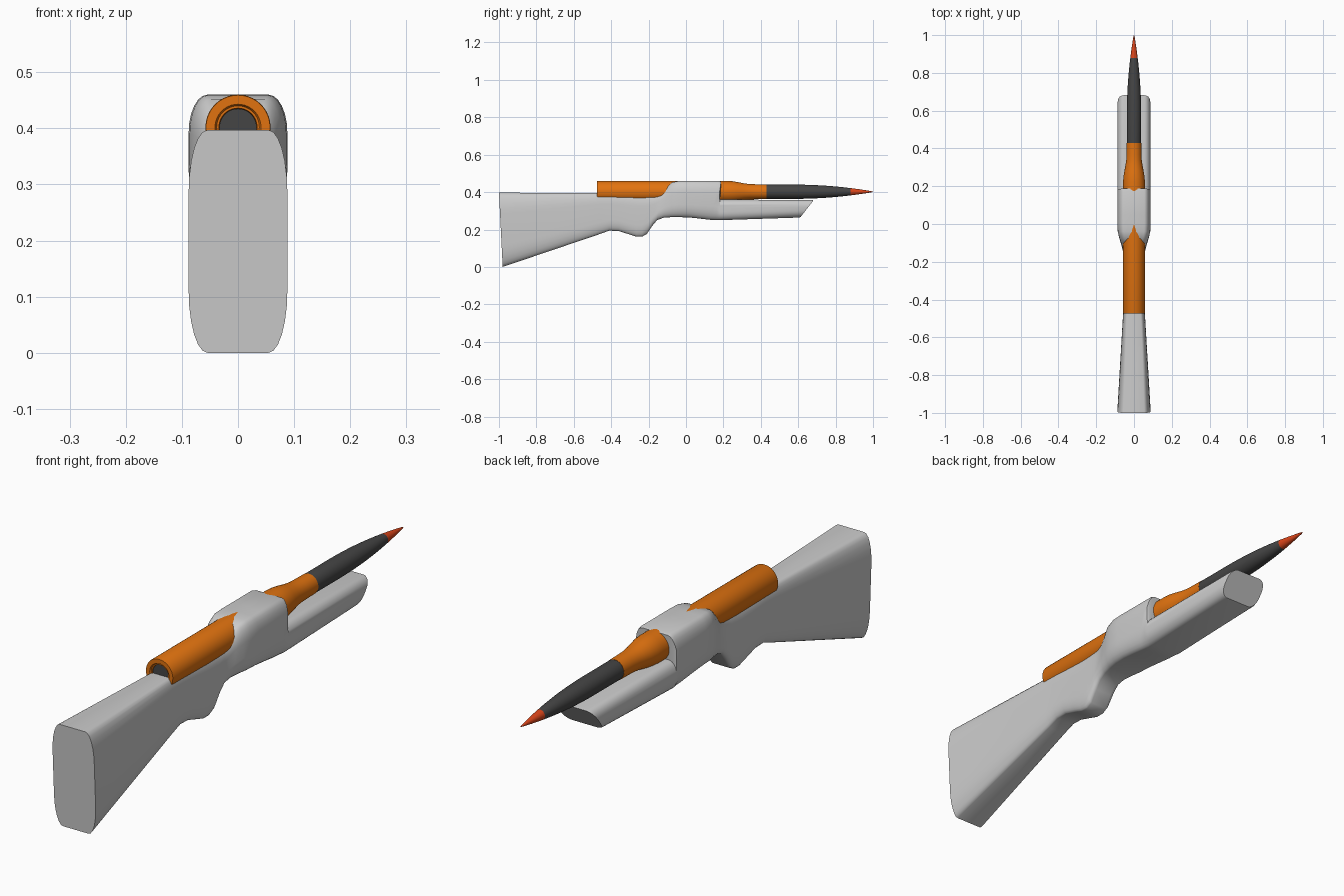
import bpy, bmesh, math
from math import sin, cos, pi, radians

if "Cube" in bpy.data.objects:
    bpy.data.objects.remove(bpy.data.objects["Cube"])

AXIS_Z = 0.402


def material(name, rgb):
    m = bpy.data.materials.new(name)
    m.diffuse_color = (*rgb, 1)
    m.use_nodes = True
    m.node_tree.nodes["Principled BSDF"].inputs["Base Color"].default_value = m.diffuse_color
    return m


def loft(name, rings, caps=True, mat=None):
    """Skin a list of equal-length point rings into one smooth-shaded object."""
    bm = bmesh.new()
    vr = [[bm.verts.new(p) for p in r] for r in rings]
    n = len(vr[0])
    for a, b in zip(vr, vr[1:]):
        for i in range(n):
            j = (i + 1) % n
            bm.faces.new((a[i], a[j], b[j], b[i]))
    if caps:
        bm.faces.new(vr[0])
        bm.faces.new(vr[-1])
    bmesh.ops.remove_doubles(bm, verts=bm.verts, dist=1e-5)
    bmesh.ops.recalc_face_normals(bm, faces=bm.faces)
    me = bpy.data.meshes.new(name)
    bm.to_mesh(me)
    bm.free()
    ob = bpy.data.objects.new(name, me)
    bpy.context.collection.objects.link(ob)
    if mat:
        me.materials.append(mat)
    bpy.ops.object.select_all(action='DESELECT')
    ob.select_set(True)
    bpy.context.view_layer.objects.active = ob
    bpy.ops.object.shade_smooth_by_angle(angle=radians(32))
    return ob


def lathe(name, profile, mat, caps=True, n=40):
    """Turn (y, radius) points around the barrel axis."""
    return loft(name, [[(r * cos(2 * pi * i / n), y, AXIS_Z + r * sin(2 * pi * i / n))
                        for i in range(n)] for y, r in profile], caps, mat)


def stock_ring(yt, zt, yb, zb, hw, ry=0.28, steps=6):
    """Rounded-rectangle section, sheared from its top y to its bottom y."""
    h, rx = zt - zb, hw * 0.38
    pts = []
    for q, (sx, sz) in enumerate([(1, 1), (-1, 1), (-1, -1), (1, -1)]):
        for k in range(steps + 1):
            a = (q + k / steps) * pi / 2
            x = sx * (hw - rx) + rx * cos(a)
            t = 0.5 + sz * (0.5 - ry) + ry * sin(a)
            pts.append((x, yb + (yt - yb) * t, zb + h * t))
    return pts


orange = material("orange", (0.75, 0.17, 0.005))
dark = material("dark", (0.06, 0.06, 0.06))
red = material("red", (0.72, 0.06, 0.01))

# Stock, grip, receiver and fore-end: (y top, z top, y bottom, z bottom, half width, corner)
sections = [
    (-1.00, .397, -.98, .000, .088, .28),
    (-.47, .395, -.46, .176, .057, .28),
    (-.41, .394, -.41, .194, .056, .28),
    (-.36, .390, -.36, .192, .055, .28),
    (-.30, .387, -.30, .173, .055, .28),
    (-.265, .385, -.265, .162, .055, .28),
    (-.235, .385, -.235, .162, .055, .28),
    (-.20, .387, -.21, .175, .055, .29),
    (-.155, .392, -.18, .220, .055, .30),
    (-.125, .405, -.155, .250, .058, .32),
    (-.10, .430, -.12, .263, .066, .34),
    (-.075, .452, -.08, .266, .077, .35),
    (-.04, .459, -.04, .266, .086, .35),
    (.00, .460, .01, .265, .088, .35),
    (.05, .460, .06, .260, .088, .35),
    (.175, .460, .13, .252, .088, .35),
    (.188, .456, .155, .250, .087, .36),
    (.182, .360, .18, .250, .087, .40),
    (.67, .358, .605, .264, .087, .40),
    (.682, .356, .612, .266, .085, .40),
]
loft("stock_body", [stock_ring(*s) for s in sections])

# Orange casing with recessed rear rim and necked front
lathe("casing", [(-.458, .033), (-.470, .034), (-.470, .038), (-.475, .041), (-.475, .057),
                 (-.472, .058), (.22, .058), (.25, .056), (.28, .051), (.31, .045),
                 (.34, .041), (.37, .040), (.43, .039), (.43, .030)], orange, caps=False)

# Dark disc set into the rear of the casing
lathe("rear_primer", [(-.466, 0), (-.466, .033), (-.45, .033), (-.45, 0)], dark, caps=False)


# Pointed barrel and red tip share one curved outline
def outline(y):
    return .038 if y < .58 else .038 * (1 - ((y - .58) / .43) ** 2.0)


lathe("bullet_barrel", [(.41, .036), (.43, .038)] +
      [(y, outline(y)) for y in [.58 + .03 * i for i in range(11)]], dark)
lathe("red_tip", [(y, outline(y)) for y in (.88, .91, .94, .97, .99)] +
      [(.997, .0015), (1.0, 0)], red, caps=False)
